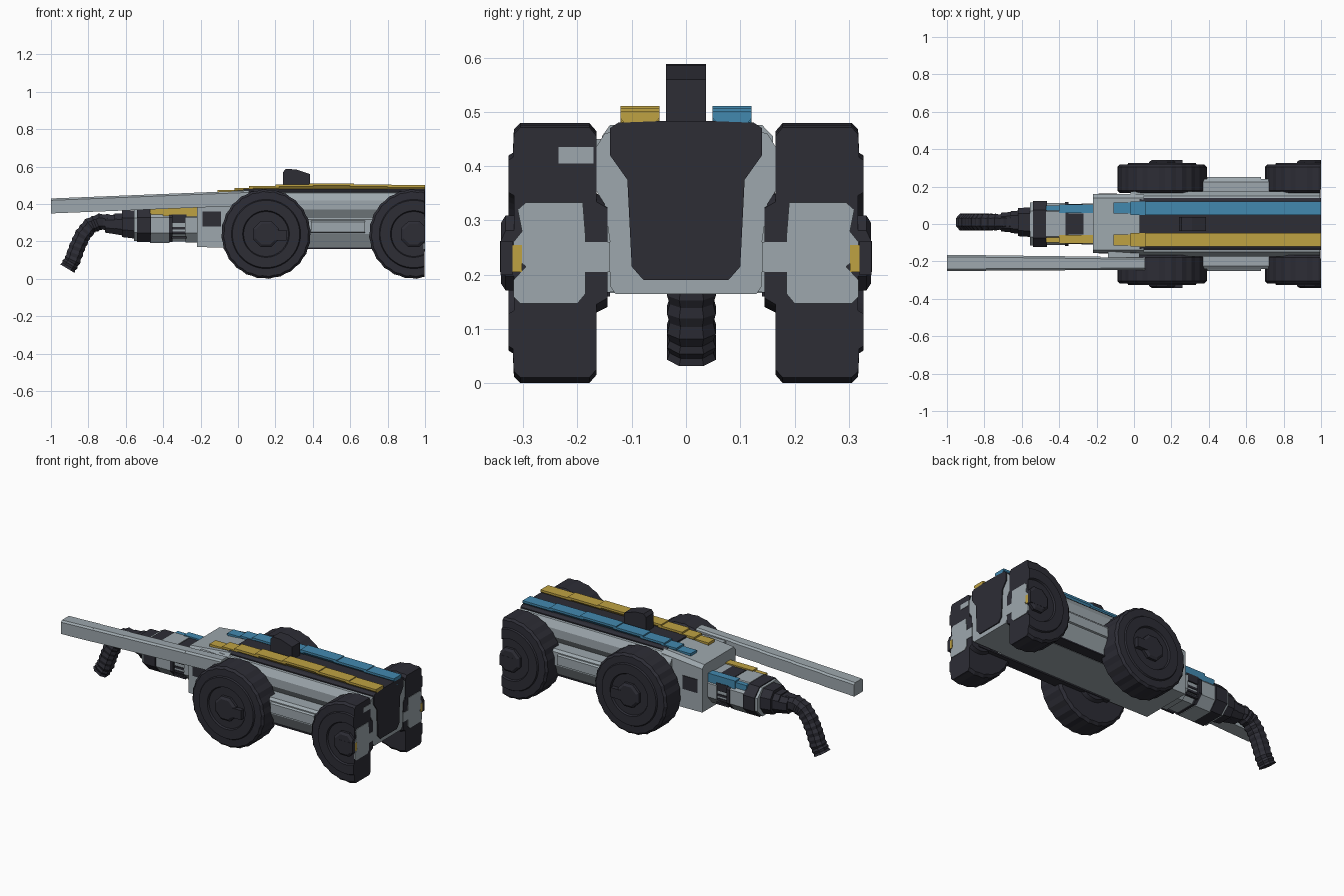
import bpy, bmesh, math
from mathutils import Vector

if "Cube" in bpy.data.objects:
    bpy.data.objects.remove(bpy.data.objects["Cube"])


def material(name, rgb):
    m = bpy.data.materials.new(name)
    m.diffuse_color = (*rgb, 1)
    m.use_nodes = True
    m.node_tree.nodes["Principled BSDF"].inputs["Base Color"].default_value = m.diffuse_color
    return m


DARK = material("charcoal", (0.026, 0.026, 0.036))
GREY = material("pale grey", (0.34, 0.39, 0.42))
BLUE = material("blue", (0.055, 0.25, 0.43))
GOLD = material("gold", (0.52, 0.36, 0.055))


def finish(name, bm, mat, cut=None):
    bmesh.ops.remove_doubles(bm, verts=bm.verts, dist=1e-5)
    if cut is not None:
        bmesh.ops.bisect_plane(bm, geom=bm.verts[:] + bm.edges[:] + bm.faces[:],
                               plane_co=(cut, 0, 0), plane_no=(1, 0, 0), clear_outer=True)
        bmesh.ops.holes_fill(bm, edges=[e for e in bm.edges if e.is_boundary], sides=0)
    bmesh.ops.recalc_face_normals(bm, faces=bm.faces)
    me = bpy.data.meshes.new(name)
    bm.to_mesh(me)
    bm.free()
    me.materials.append(mat)
    ob = bpy.data.objects.new(name, me)
    bpy.context.collection.objects.link(ob)
    return ob


def loft(name, rings, mat, closed=False, cut=None):
    """Skin a list of point rings; cap the ends unless closed."""
    bm = bmesh.new()
    rows = [[bm.verts.new(p) for p in r] for r in rings]
    n = len(rows[0])
    pairs = list(zip(rows, rows[1:])) + ([(rows[-1], rows[0])] if closed else [])
    for a, b in pairs:
        for i in range(n):
            bm.faces.new((a[i], a[(i + 1) % n], b[(i + 1) % n], b[i]))
    if not closed:
        bm.faces.new(rows[0])
        bm.faces.new(rows[-1])
    return finish(name, bm, mat, cut)


def box(name, x, y, z, mat):
    return loft(name, [[(a, y[0], z[0]), (a, y[1], z[0]), (a, y[1], z[1]), (a, y[0], z[1])] for a in x], mat)


def prism_x(name, pts, x, mat):
    return loft(name, [[(a, y, z) for y, z in pts] for a in x], mat)


def mirrored(half):
    return half + [(-y, z) for y, z in reversed(half)]


def octagon(x, ry, rz, cz, cy=0.0):
    return [(x, cy + ry * sy, cz + rz * sz) for sy, sz in
            ((1, .45), (.6, 1), (-.6, 1), (-1, .45), (-1, -.45), (-.6, -1), (.6, -1), (1, -.45))]


# main hull, front block and dark deck
prism_x("hull", mirrored([(.13, .165), (.14, .18), (.14, .26), (.15, .33), (.175, .37),
                          (.175, .42), (.15, .46), (.13, .465)]), (-.02, .994), GREY)
loft("front_block", [[(-.22, -.155, .17), (-.22, .16, .17), (-.22, .16, .43), (-.22, .14, .45),
                      (-.22, -.14, .45), (-.22, -.155, .43)],
                     [(.05, -.155, .166), (.05, .16, .166), (.05, .16, .455), (.05, .14, .476),
                      (.05, -.14, .476), (.05, -.155, .455)]], GREY)
prism_x("deck", mirrored([(.135, .43), (.14, .47), (.125, .48), (.05, .483)]), (.03, 1.0), DARK)
prism_x("rear_panel", mirrored([(.078, .19), (.1, .215), (.108, .375), (.14, .42),
                                (.14, .47), (.125, .48), (.05, .483)]), (.98, 1.0), DARK)
loft("roof_block", [[(x, y, z) for x, z in ((.24, .47), (.24, .57), (.255, .588), (.31, .585),
                                           (.385, .56), (.385, .47))] for y in (-.037, .037)], DARK)

# coloured roof rails, rising in small steps
STEPS = [(-.11, .0, .476), (-.02, .08, .487), (.06, .22, .497), (.2, .4, .505),
         (.38, .62, .511), (.6, .82, .506), (.8, 1.0, .501)]
for side, mat, tag in ((1, BLUE, "left"), (-1, GOLD, "right")):
    for x0, x1, top in STEPS:
        w = .036 if x0 > -.1 else .03
        sect = [(.085 - w, top), (.085 + w, top), (.085 + w, top - .012),
                (.095, top - .047), (.077, top - .047), (.085 - w, top - .012)]
        prism_x("rail_" + tag, [(side * y, z) for y, z in sect], (x0, x1), mat)
    # coloured fins over the coupling
    box("coupling_fin_" + tag, (-.40, -.21), (side * .06, side * .105), (.33, .386), mat)
    box("coupling_fin_tip_" + tag, (-.47, -.38), (side * .072, side * .1), (.33, .376), mat)

    # side skirts between the wheels
    skirt = [(.13, .168), (.20, .168), (.24, .24), (.24, .318), (.225, .33), (.13, .33)]
    prism_x("side_skirt", [(side * y, z) for y, z in skirt], (.05, .8), GREY)
    prism_x("skirt_ridge", [(side * .235, .245), (side * .25, .25), (side * .25, .305),
                            (side * .235, .315)], (.39, .68), GREY)
    box("skirt_underside", (.05, .95), (side * .14, side * .205), (.160, .168), DARK)

    # dark vents on the front block
    yv = .16 if side > 0 else .155
    box("side_vent", (-.19, -.09), (side * (yv - .01), side * (yv + .004)), (.28, .36), DARK)


# wheels: lathe profile of (distance from centre line, radius)
PROFILE = [(.145, 0), (.145, .10), (.165, .11), (.165, .225), (.178, .24), (.305, .24), (.317, .228),
           (.319, .185), (.327, .18), (.327, .125), (.317, .12), (.317, .07), (.317, 0)]
SEG = 48


def wheel(name, cx, side, cut=None):
    rings = []
    for i in range(SEG):
        a = 2 * math.pi * (i + .5) / SEG
        ring = []
        for y, r in PROFILE:
            if r > .22 and i % 2:
                r *= .98
            ring.append((cx + r * math.cos(a), side * y, .24 + r * math.sin(a)))
        rings.append(ring)
    bm = bmesh.new()
    rows = [[bm.verts.new(p) for p in r] for r in rings]
    for i, a in enumerate(rows):
        b = rows[(i + 1) % SEG]
        for j in range(len(PROFILE) - 1):
            if j == 0:
                bm.faces.new((a[0], a[1], b[1]))
            elif j == len(PROFILE) - 2:
                bm.faces.new((a[j], a[j + 1], b[j]))
            else:
                bm.faces.new((a[j], a[j + 1], b[j + 1], b[j]))
    # centre points coincide and are welded before cutting
    finish(name, bm, DARK, cut)

    def cap(r, y):
        return [(cx + r * math.cos(k * math.pi / 4 + .39), side * y,
                 .24 + r * math.sin(k * math.pi / 4 + .39)) for k in range(8)]
    loft(name + "_hub", [cap(.075, .31), cap(.075, .332), cap(.06, .341)], DARK, cut=cut)
    if cut is None:
        box(name + "_hub_nub", (cx + .045, cx + .11), (side * .31, side * .343), (.205, .262), DARK)


for s, tag in ((1, "left"), (-1, "right")):
    wheel("front_wheel_" + tag, .15, s)
    wheel("rear_wheel_" + tag, .94, s, .996)
    # exposed hub core on the flat rear faces
    core = [(.185, .165), (.2, .147), (.305, .147), (.318, .16), (.318, .19), (.295, .215),
            (.318, .235), (.318, .26), (.302, .28), (.31, .32), (.295, .333), (.19, .333), (.185, .27)]
    prism_x("hub_core", [(s * y, z) for y, z in core], (.992, .999), GREY)
    box("hub_core_mark", (.992, 1.0), (s * .302, s * .32), (.205, .255), GOLD)
    box("hub_core_cap", (.90, .999), (s * .32, s * .342), (.2, .262), DARK)
    box("axle_bracket", (.96, .998), (s * .14, s * .19), (.205, .26), GREY)
box("pole_clip", (.96, .998), (-.235, -.17), (.405, .435), GREY)

# front coupling: stacked eight-sided collars
COLLARS = [(-.555, -.535, .115, .085, GREY), (-.54, -.465, .123, .09, DARK),
           (-.47, -.365, .112, .094, GREY), (-.37, -.35, .118, .09, DARK),
           (-.355, -.27, .10, .086, GREY), (-.28, -.21, .11, .092, GREY)]
for x0, x1, ry, rz, mat in COLLARS:
    loft("coupling_collar", [octagon(x0, ry, rz, .287), octagon(x1, ry, rz, .287)], mat)
box("coupling_top_panel", (-.36, -.27), (-.055, .055), (.36, .381), DARK)
for s in (1, -1):
    box("coupling_side_panel", (-.355, -.275), (s * .09, s * .108), (.30, .345), DARK)
    for k in range(3):
        box("coupling_slot", (-.355, -.275), (s * .09, s * .104), (.215 + k * .025, .228 + k * .025), DARK)

# stepped nozzle
for x0, x1, r0, r1 in ((-.62, -.54, .075, .08), (-.66, -.61, .058, .062), (-.71, -.65, .05, .055)):
    loft("nozzle", [octagon(x0, r0, r0 * .95, .295, .01), octagon(x1, r1, r1 * .95, .29, .01)], DARK)

# ribbed drooping hose
PATH = [Vector(p) for p in ((-.66, 0.01, .30), (-.74, 0.01, .305), (-.79, 0.01, .285), (-.83, 0.01, .235),
                            (-.86, 0.01, .17), (-.885, 0.01, .10), (-.912, 0.01, .055))]
points = []
for a, b in zip(PATH, PATH[1:]):
    points += [a.lerp(b, t / 4) for t in range(4)]
points.append(PATH[-1])
rings = []
for i, p in enumerate(points):
    d = (points[min(i + 1, len(points) - 1)] - points[max(i - 1, 0)]).normalized()
    n = Vector((d.z, 0, -d.x))
    r = .045 if i % 2 == 0 else .040
    rings.append([p + n * (r * c) + Vector((0, r * s, 0)) for c, s in
                  ((1, .5), (.5, 1), (-.5, 1), (-1, .5), (-1, -.5), (-.5, -1), (.5, -1), (1, -.5))])
loft("hose", rings, DARK)

# long side pole in overlapping, gently rising lengths
POLE = [(-1, -.79), (-.8, -.59), (-.6, -.37), (-.39, -.18), (-.2, .06)]
for i, (x0, x1) in enumerate(POLE):
    ring = []
    for x in (x0, x1):
        zb = .350 + .04 * (x + 1)
        y0, y1 = -.25 + .001 * i, -.166 - .003 * i
        ring.append([(x, y0, zb), (x, y1, zb), (x, y1, zb + .07), (x, y1 - .01, zb + .08),
                     (x, y0 + .01, zb + .08), (x, y0, zb + .07)])
    loft("side_pole", ring, GREY)
box("pole_mount", (-.14, .03), (-.20, -.14), (.40, .45), GREY)
